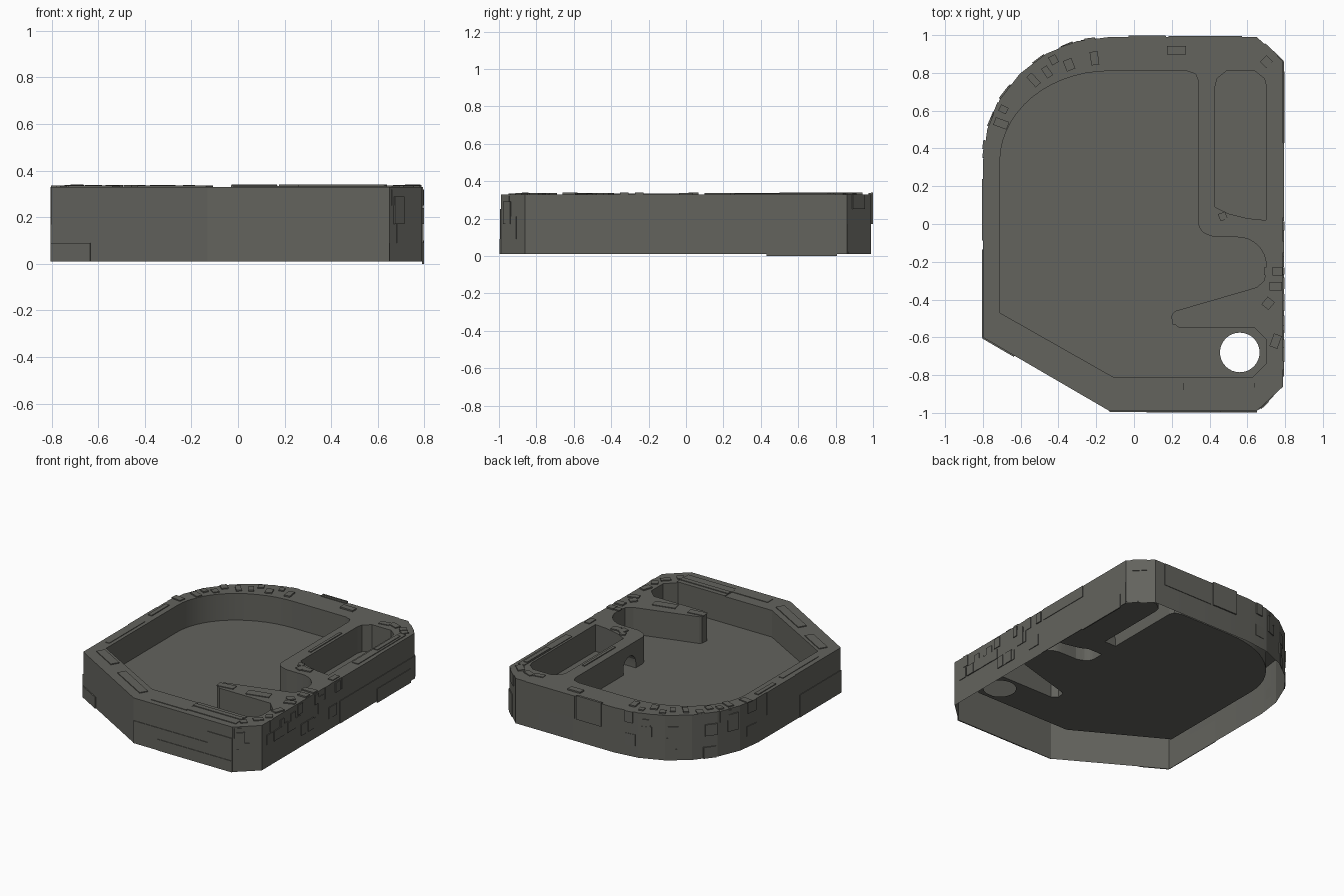
import bpy, bmesh, math, random
from mathutils import Vector, Matrix

if "Cube" in bpy.data.objects:
    bpy.data.objects.remove(bpy.data.objects["Cube"])

random.seed(4)
Z0, FLOOR, TOP = 0.01, 0.14, 0.33

stone = bpy.data.materials.new("dark_grey")
stone.diffuse_color = (0.125, 0.125, 0.11, 1)
stone.use_nodes = True
stone.node_tree.nodes["Principled BSDF"].inputs["Base Color"].default_value = stone.diffuse_color


def arc(cx, cy, rx, ry, a0, a1, n):
    return [(cx + rx * math.cos(math.radians(a0 + (a1 - a0) * i / n)),
             cy + ry * math.sin(math.radians(a0 + (a1 - a0) * i / n))) for i in range(n + 1)]


def to_object(name, bm):
    mesh = bpy.data.meshes.new(name)
    bm.to_mesh(mesh)
    bm.free()
    mesh.materials.append(stone)
    ob = bpy.data.objects.new(name, mesh)
    bpy.context.collection.objects.link(ob)
    return ob


def prism(name, pts, offset):
    """Extrude a closed 3D outline along an offset."""
    bm = bmesh.new()
    face = bm.faces.new([bm.verts.new(p) for p in pts])
    new = bmesh.ops.extrude_face_region(bm, geom=[face])["geom"]
    bmesh.ops.translate(bm, vec=offset, verts=[v for v in new if isinstance(v, bmesh.types.BMVert)])
    bmesh.ops.recalc_face_normals(bm, faces=bm.faces)
    return to_object(name, bm)


def upright(name, pts, z0, z1):
    return prism(name, [(x, y, z0) for x, y in pts], (0, 0, z1 - z0))


# Outer outline, counter-clockwise from the front
outer = [(-0.13, -0.99), (0.65, -0.99), (0.79, -0.86), (0.79, 0.86), (0.65, 0.99)]
outer += arc(-0.13, 0.33, 0.67, 0.66, 90, 180, 6) + [(-0.80, -0.60)]

# Main basin with the slanted spur and the rounded nook
basin = [(-0.71, -0.47), (-0.11, -0.81), (0.63, -0.81), (0.70, -0.74), (0.70, -0.61), (0.64, -0.55)]
basin += [(0.24, -0.55), (0.20, -0.52), (0.205, -0.475), (0.22, -0.46), (0.65, -0.335), (0.69, -0.30)]
basin += arc(0.55, -0.22, 0.15, 0.15, 0, 90, 8)
basin += [(0.43, -0.07)] + arc(0.41, 0.01, 0.07, 0.07, 255, 180, 5)
basin += [(0.34, 0.76), (0.325, 0.795), (0.28, 0.81)]
basin += arc(-0.13, 0.33, 0.58, 0.48, 90, 180, 14)

# Long side basin
side = [(0.43, 0.09), (0.50, 0.055), (0.60, 0.03), (0.70, 0.02), (0.70, 0.73), (0.69, 0.77),
        (0.64, 0.81), (0.49, 0.81), (0.44, 0.77), (0.43, 0.73)]

tray = upright("tray", outer, Z0, TOP)
arch = [(0.30, y, z) for y, z in [(0.08, FLOOR), (0.22, FLOOR)] + arc(0.15, 0.18, 0.07, 0.07, 0, 180, 10)]
cutters = [upright("basin_cutter", basin, FLOOR, 0.5),
           upright("side_basin_cutter", side, FLOOR, 0.5),
           prism("arch_cutter", arch, (0.17, 0, 0)),
           upright("drain_cutter", arc(0.56, -0.68, 0.105, 0.105, 0, 348.75, 31), -0.1, 0.3)]
for c in cutters:
    c.hide_render = True
    m = tray.modifiers.new(c.name, "BOOLEAN")
    m.operation, m.solver, m.object = "DIFFERENCE", "EXACT", c
bpy.context.view_layer.update()
dg = bpy.context.evaluated_depsgraph_get()
cut_mesh = bpy.data.meshes.new_from_object(tray.evaluated_get(dg))
tray.modifiers.clear()
tray.data = cut_mesh
for c in cutters:
    bpy.data.objects.remove(c)

# Open the underside so the tray is a hollow shell with a drain hole
bm = bmesh.new()
bm.from_mesh(tray.data)
drop = []
for f in bm.faces:
    c = f.calc_center_median()
    under = all(v.co.z < Z0 + 0.002 for v in f.verts)
    drain = abs(f.normal.z) < 0.5 and c.z < FLOOR and math.hypot(c.x - 0.56, c.y + 0.68) < 0.12
    if under or drain:
        drop.append(f)
bmesh.ops.delete(bm, geom=drop, context="FACES")
bm.to_mesh(tray.data)
bm.free()
bpy.context.view_layer.objects.active = tray
tray.select_set(True)
bpy.ops.object.shade_smooth_by_angle(angle=math.radians(13))


def box(bm, centre, size, angle=0.0):
    mat = (Matrix.Translation(centre) @ Matrix.Rotation(angle, 4, "Z")
           @ Matrix.Diagonal((*size, 1)))
    bmesh.ops.create_cube(bm, size=1, matrix=mat)


def wall_plate(bm, i, u0, u1, z0, z1, t):
    """Plate on outer wall i, from fraction u0 to u1 of its length."""
    a = Vector((*outer[i], 0))
    b = Vector((*outer[(i + 1) % len(outer)], 0))
    d = b - a
    n = Vector((d.y, -d.x, 0)).normalized()
    mid = a + d * (u0 + u1) / 2 + n * t / 2
    mid.z = (z0 + z1) / 2
    box(bm, mid, (d.length * (u1 - u0), t, z1 - z0), math.atan2(d.y, d.x))


# Large wall slabs
LAST = len(outer) - 1
bm = bmesh.new()
for i, u0, u1, z0, z1, t in [
        (0, 0, 1, 0.01, 0.17, 0.004), (0, 0.25, 1, 0.01, 0.09, 0.008), (0, 0.75, 1, 0.17, 0.25, 0.005),
        (2, 0.52, 0.75, 0.25, 0.33, 0.004), (2, 0.51, 1, 0.01, 0.17, 0.004), (2, 0.75, 0.97, 0.0, 0.10, 0.008),
        (3, 0.0, 0.5, 0.02, 0.17, 0.005), (4, 0.1, 0.6, 0.17, 0.33, 0.004), (4, 0.62, 0.87, 0.17, 0.34, 0.009),
        (LAST - 1, 0.1, 0.45, 0.17, 0.33, 0.004), (LAST - 1, 0.5, 1, 0.01, 0.17, 0.004),
        (LAST, 0.0, 0.25, 0.01, 0.09, 0.007)]:
    wall_plate(bm, i, u0, u1, z0, z1, t)
to_object("wall_slabs", bm)

# Small scattered stones on the right wall, the corners and the curved wall
bm = bmesh.new()
jobs = [(2, 0.03 + 0.0225 * k, 0.03) for k in range(21)]
jobs += [(i, random.uniform(0.0, 0.55), 0.38) for i in [1, 3] + list(range(5, LAST - 1)) for _ in range(3)]
for i, u, w in jobs:
    z = random.choice([0.01, 0.09, 0.17, 0.25])
    h = random.choice([0.07, 0.08, 0.12])
    wall_plate(bm, i, u, u + w * random.uniform(0.7, 1.3), z, min(z + h, 0.33), random.uniform(0.003, 0.009))
to_object("wall_stones", bm)

# Long cap stones: x, y, length, width, angle, height
bm = bmesh.new()
for x, y, l, w, a, h in [
        (0.45, -0.875, 0.38, 0.13, 0, 0.005), (0.45, -0.86, 0.38, 0.035, 0, 0.01),
        (0.12, -0.92, 0.28, 0.06, 0, 0.004), (-0.27, -0.80, 0.34, 0.06, -30, 0.006),
        (-0.62, -0.58, 0.22, 0.06, -30, 0.006), (-0.75, -0.2, 0.40, 0.03, 90, 0.004),
        (-0.765, 0.2, 0.2, 0.03, 90, 0.006), (0.74, 0.53, 0.54, 0.05, 90, 0.005),
        (0.735, 0.63, 0.26, 0.03, 90, 0.01), (0.40, 0.41, 0.35, 0.02, 90, 0.006),
        (0.26, -0.50, 0.12, 0.05, 8, 0.005), (0.50, -0.48, 0.16, 0.06, 14, 0.005),
        (0.225, 0.92, 0.10, 0.045, 0, 0.01), (0.07, 0.985, 0.2, 0.02, 0, 0.006)]:
    box(bm, (x, y, TOP + h / 2), (l, w, h), math.radians(a))
to_object("cap_slabs", bm)

# Small cap stones following the curved rim, the corners and the right rim
bm = bmesh.new()
spots = [(-0.13 + r * math.cos(math.radians(a)), 0.33 + r * 0.97 * math.sin(math.radians(a)), a)
         for a, r in [(98, .57), (105, .62), (112, .57), (118, .63), (124, .59), (132, .60),
                      (140, .64), (147, .60), (153, .63), (160, .61), (172, .64)]]
spots += [(0.55, 0.87, 10), (0.62, 0.80 + 0.08, -20), (0.70, 0.86, -45), (0.73, 0.83, 60),
          (0.50, 0.0, 70), (0.47, 0.04, 20), (0.55, 0.0, 10), (0.71, -0.25, 0), (0.76, -0.25, 0),
          (0.75, -0.33, 0), (0.71, -0.42, 50), (0.74, -0.47, 20), (0.75, -0.62, 70),
          (0.75, -0.72, 30), (0.72, -0.80, 45), (0.66, -0.88, 45), (0.755, 0.0, 90)]
for x, y, a in spots:
    h = random.uniform(0.005, 0.01)
    box(bm, (x, y, TOP + h / 2), (random.uniform(0.04, 0.08), random.uniform(0.035, 0.05), h), math.radians(a))
to_object("cap_stones", bm)
